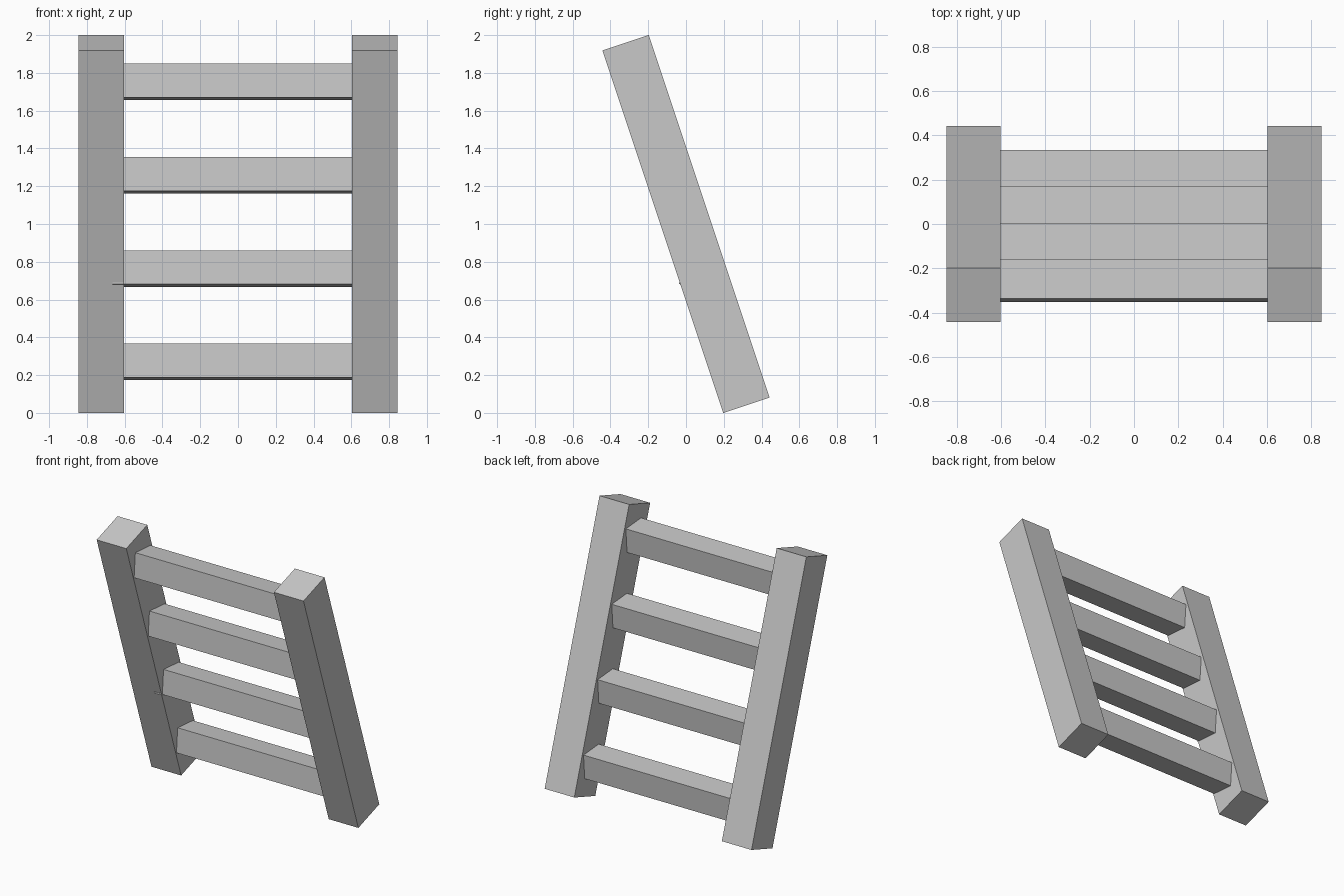
import bpy
import math

cube = bpy.data.objects.get("Cube")
if cube:
    bpy.data.objects.remove(cube, do_unlink=True)

grey = bpy.data.materials.new("plain grey")
grey.use_nodes = True
colour = (0.58, 0.58, 0.58, 1)
grey.diffuse_color = colour
grey.node_tree.nodes["Principled BSDF"].inputs["Base Color"].default_value = colour


def box(name, size, location, tilt):
    """Flat-sided beam, tilted about the x axis."""
    bpy.ops.mesh.primitive_cube_add(size=1)
    obj = bpy.context.object
    obj.name = name
    obj.scale = size
    bpy.ops.object.transform_apply(location=False, rotation=False, scale=True)
    obj.location = location
    obj.rotation_euler.x = tilt
    obj.data.materials.append(grey)
    return obj


# Leaning side rails
lean = math.atan(1 / 3)
for side, sign in (("left", 1), ("right", -1)):
    box(side + "_rail", (0.242, 0.258, 2.024), (sign * 0.724, 0, 1), lean)

# Four evenly spaced rungs, tipped slightly back
rung_tilt = math.radians(-4.4)
for i in range(4):
    z = 0.27 + i * 0.494
    y = 0.239 - i * 0.1647
    box(f"rung_{i + 1}", (1.208, 0.178, 0.18), (0, y, z), rung_tilt)

# Small sliver of the second rung showing through the right rail
box("rung_sliver", (0.06, 0.014, 0.01), (-0.635, -0.03, 0.686), rung_tilt)
